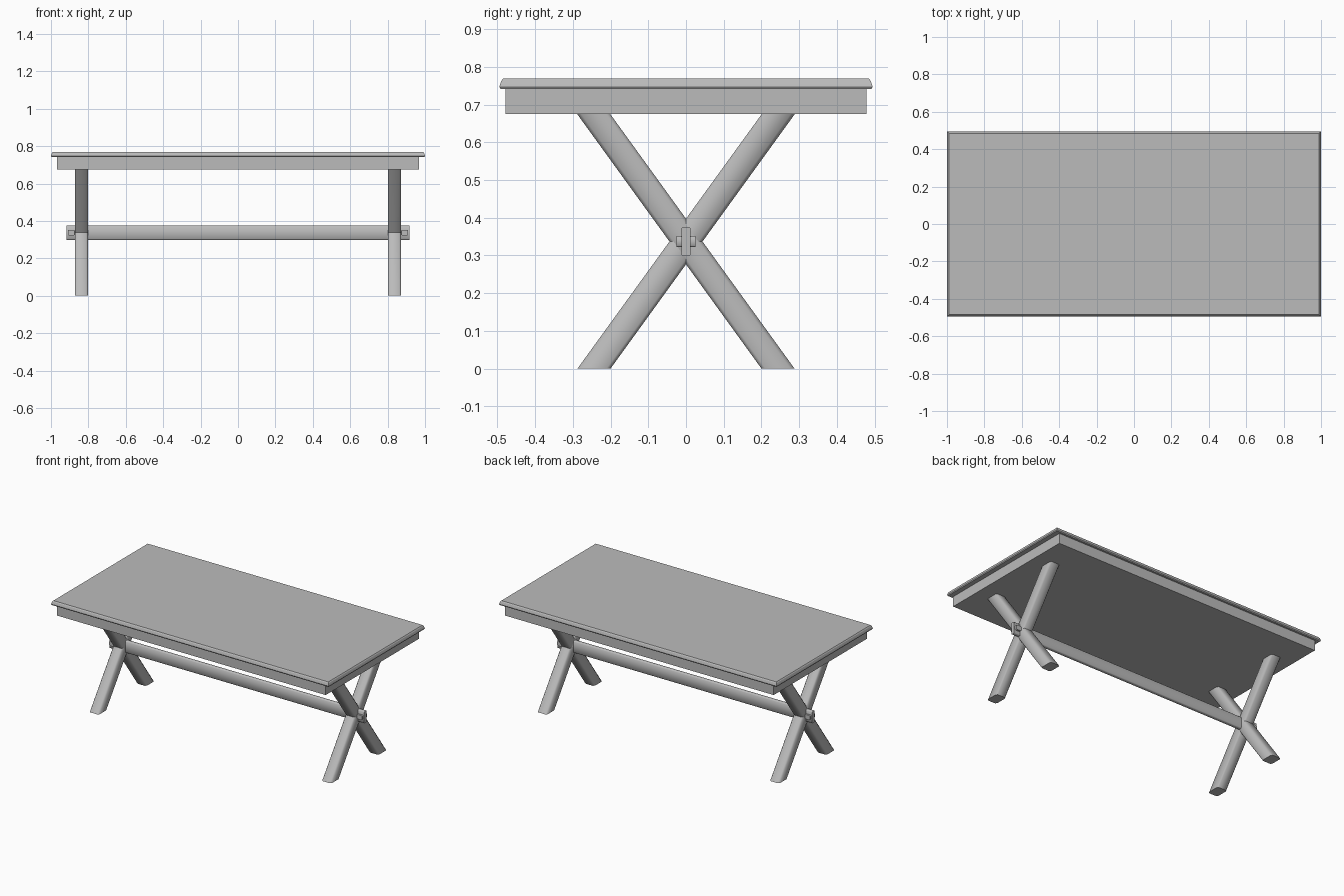
import bpy, bmesh, math

if "Cube" in bpy.data.objects:
    bpy.data.objects.remove(bpy.data.objects["Cube"])

wood = bpy.data.materials.new("light grey wood")
wood.diffuse_color = (0.5, 0.5, 0.5, 1)
wood.use_nodes = True
wood.node_tree.nodes["Principled BSDF"].inputs["Base Color"].default_value = wood.diffuse_color


def loft(name, rings, smooth_angle=None):
    """Join rings of points (equal counts) into a capped solid."""
    bm = bmesh.new()
    rows = [[bm.verts.new(p) for p in ring] for ring in rings]
    n = len(rows[0])
    for a, b in zip(rows, rows[1:]):
        for i in range(n):
            j = (i + 1) % n
            bm.faces.new((a[i], a[j], b[j], b[i]))
    bm.faces.new(rows[0][::-1])
    bm.faces.new(rows[-1])
    bmesh.ops.recalc_face_normals(bm, faces=bm.faces)
    me = bpy.data.meshes.new(name)
    bm.to_mesh(me)
    bm.free()
    me.materials.append(wood)
    if smooth_angle:
        me.shade_smooth()
        me.set_sharp_from_angle(angle=math.radians(smooth_angle))
    ob = bpy.data.objects.new(name, me)
    bpy.context.collection.objects.link(ob)
    return ob


def rect(hx, hy):
    return [(-hx, -hy), (hx, -hy), (hx, hy), (-hx, hy)]


def chamfered(hx, hy, c):
    """Rectangle section with cut corners."""
    return [(-hx + c, -hy), (hx - c, -hy), (hx, -hy + c), (hx, hy - c),
            (hx - c, hy), (-hx + c, hy), (-hx, hy - c), (-hx, -hy + c)]


# table top with moulded edge: (height, inset)
profile = [(0.741, 0.003), (0.747, 0.0), (0.754, 0.002), (0.763, 0.005), (0.769, 0.010)]
loft("table_top", [[(x, y, z) for x, y in rect(1 - d, 0.495 - d)] for z, d in profile])

# solid apron under the top
loft("apron", [[(x, y, z) for x, y in rect(0.967, 0.479)] for z in (0.675, 0.741)])

# crossed legs, cut level at floor and apron
TOP, MID = 0.676, 0.337
SLOPE = 0.244 / MID
STRETCH = math.sqrt(1 + SLOPE * SLOPE)
section = chamfered(0.035, 0.0355, 0.009)
for side, sx in (("left", -1), ("right", 1)):
    for lean, sy in (("forward", -1), ("backward", 1)):
        rings = [[(sx * 0.837 + x, p * STRETCH + sy * SLOPE * (z - MID), z) for x, p in section]
                 for z in (0.0, TOP)]
        loft(f"{side}_leg_{lean}", rings, 50)

# long stretcher passing through the crossings
loft("stretcher", [[(x, y, MID + z) for y, z in chamfered(0.0125, 0.039, 0.005)]
                   for x in (-0.918, 0.918)], 50)

# locking pegs through the stretcher ends
for side, sx in (("left", -1), ("right", 1)):
    loft(f"{side}_peg", [[(sx * 0.892 + x, y, MID + z) for x, z in chamfered(0.018, 0.015, 0.004)]
                         for y in (-0.025, 0.025)], 50)
